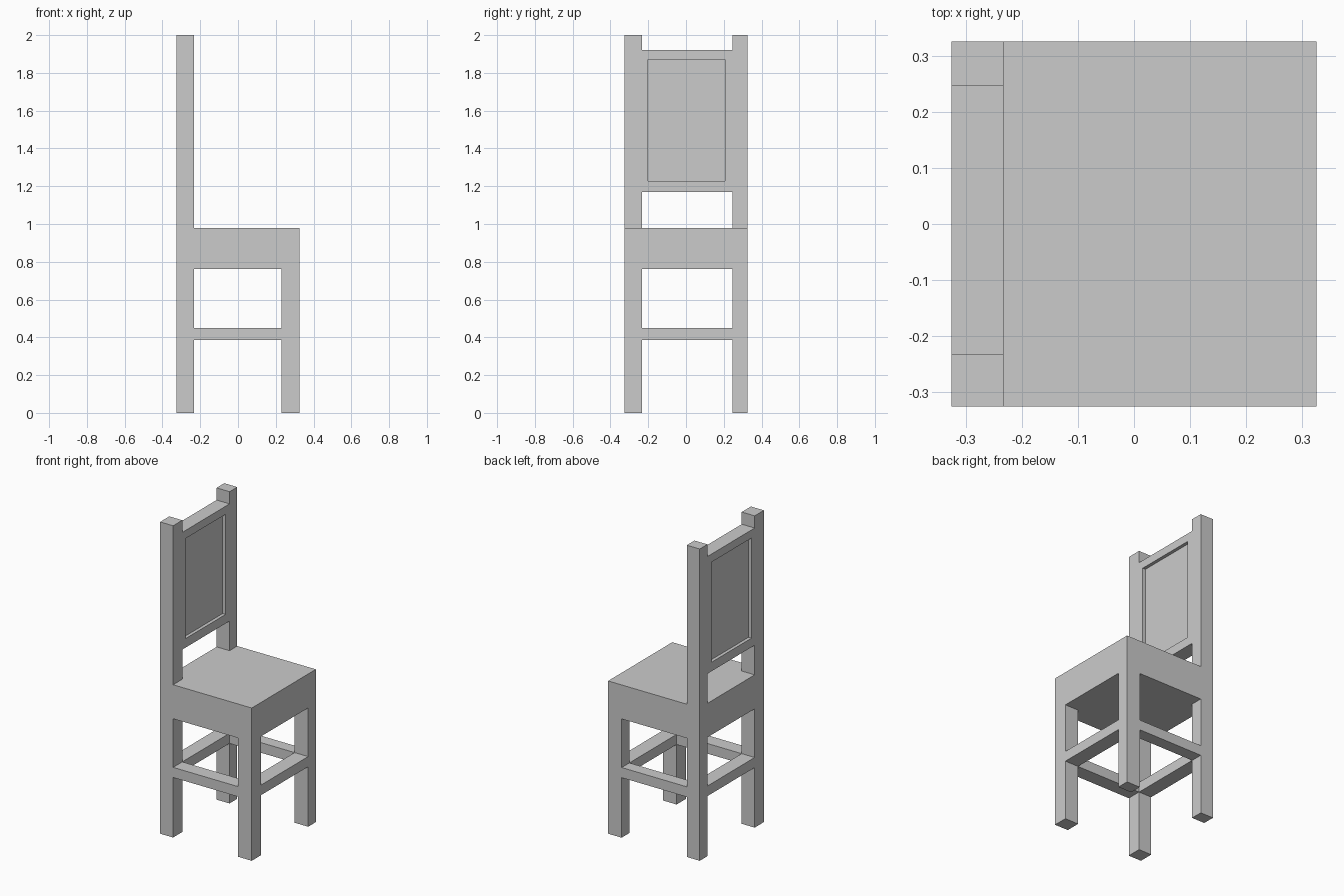
import bpy, bmesh

if "Cube" in bpy.data.objects:
    bpy.data.objects.remove(bpy.data.objects["Cube"])

H = 0.325                  # half width of the chair
XB, XF = -0.233, 0.229     # inner faces of back and front legs
YL, YR = -0.232, 0.247     # inner faces of the legs on each side
SEAT_LOW, SEAT_TOP = 0.762, 0.98


def finish(name, bm):
    mesh = bpy.data.meshes.new(name)
    bm.to_mesh(mesh)
    bm.free()
    obj = bpy.data.objects.new(name, mesh)
    bpy.context.collection.objects.link(obj)
    return obj


def make_box(bm, x, y, z):
    lo, hi = zip(x, y, z)
    verts = bmesh.ops.create_cube(bm, size=1)["verts"]
    for v in verts:
        v.co = [(a if c < 0 else b) for c, a, b in zip(v.co, lo, hi)]


def box(name, x, y, z):
    bm = bmesh.new()
    make_box(bm, x, y, z)
    return finish(name, bm)


back_x, front_x = (-H, XB), (XF, H)
sides = (("right", (-H, YL)), ("left", (YR, H)))
rail_z = (0.385, 0.45)

# Solid seat block
box("seat", (-H, H), (-H, H), (SEAT_LOW, SEAT_TOP))

# Legs, tall back posts and side stretchers
for side, y in sides:
    box("front_leg_" + side, front_x, y, (0, SEAT_LOW))
    box("back_leg_" + side, back_x, y, (0, SEAT_LOW))
    box("back_post_" + side, back_x, y, (SEAT_TOP, 2.0))
    box("side_stretcher_" + side, (XB, XF), y, rail_z)

# Front and back stretchers
box("front_stretcher", front_x, (YL, YR), rail_z)
box("back_stretcher", back_x, (YL, YR), rail_z)

# Backrest with a rectangular recess on both faces
bm = bmesh.new()
make_box(bm, back_x, (YL, YR), (1.17, 1.922))
bm.normal_update()
for face in [f for f in bm.faces if abs(f.normal.x) > 0.9]:
    sign = 1 if face.normal.x > 0 else -1
    bmesh.ops.inset_region(bm, faces=[face], thickness=0.01)
    mid_y, mid_z = (YL + YR) / 2, 1.546
    for v in face.verts:
        v.co.y = -0.2 if v.co.y < mid_y else 0.207
        v.co.z = 1.228 if v.co.z < mid_z else 1.87
    result = bmesh.ops.extrude_discrete_faces(bm, faces=[face])
    for v in result["faces"][0].verts:
        v.co.x -= sign * 0.021
bmesh.ops.recalc_face_normals(bm, faces=bm.faces)
finish("backrest_panel", bm)
